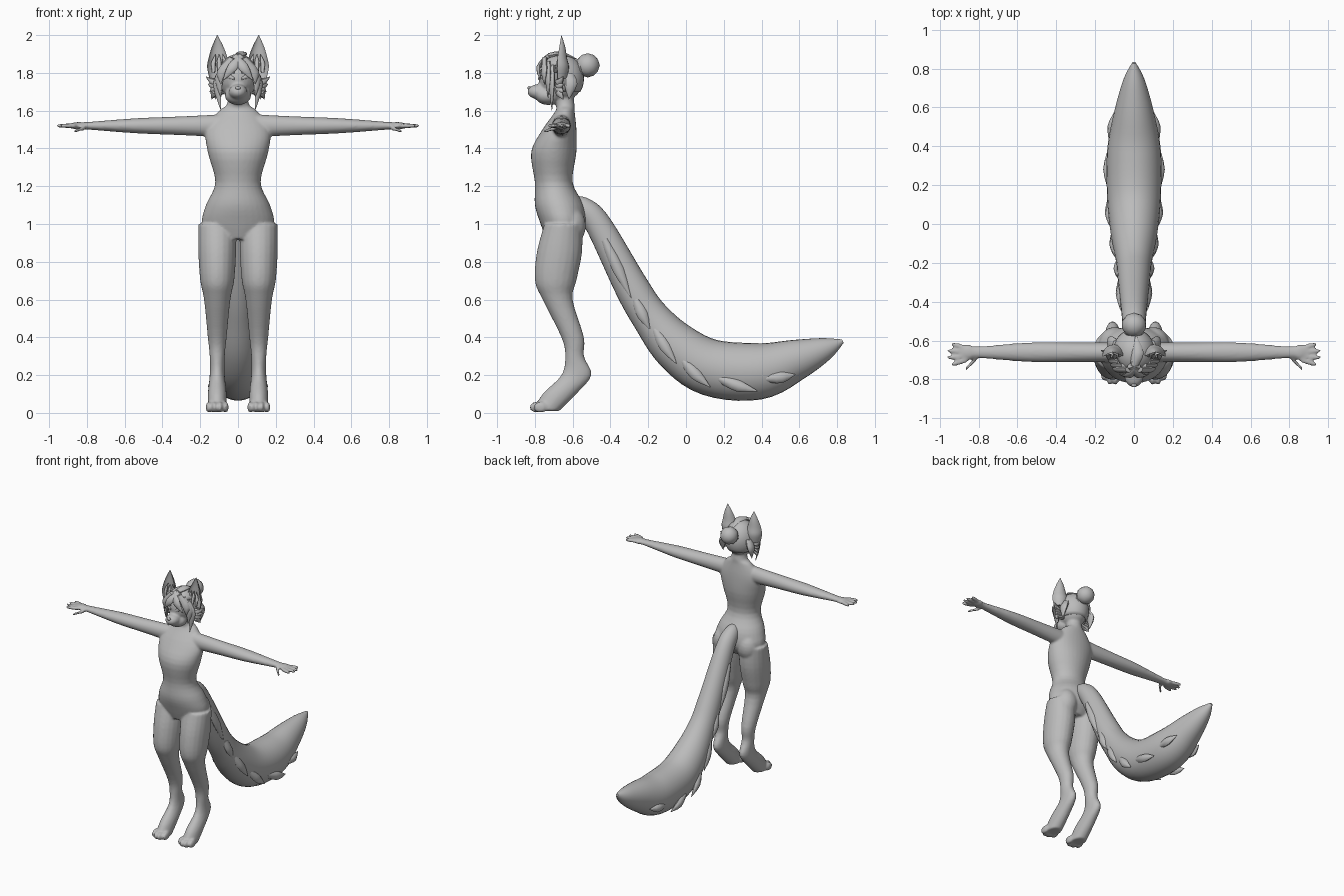
import bpy, bmesh, math
from mathutils import Vector, Matrix

if "Cube" in bpy.data.objects:
    bpy.data.objects.remove(bpy.data.objects["Cube"], do_unlink=True)

grey = bpy.data.materials.new("plain grey")
grey.use_nodes = True
grey.diffuse_color = (.5, .5, .5, 1)
grey.node_tree.nodes["Principled BSDF"].inputs["Base Color"].default_value = grey.diffuse_color

SIDEWAYS, BACKWARD, UPWARD = Matrix.Identity(3)
SIDES = (-1, 1)


def smooth_rows(rows, steps):
    """Catmull-Rom interpolation through rows of numbers."""
    result = []
    last = len(rows) - 1
    for i in range(last):
        before, start, end, after = (Vector(rows[max(0, min(last, i + k))]) for k in (-1, 0, 1, 2))
        for step in range(steps):
            t = step / steps
            slope_in, slope_out = (end - before) / 2, (after - start) / 2
            bend = 3 * (end - start) - 2 * slope_in - slope_out
            twist = 2 * (start - end) + slope_in + slope_out
            result.append(start + t * (slope_in + t * (bend + t * twist)))
    return result + [Vector(rows[last])]


def loft(bm, rows, u, v=None, side=1, sides=20, steps=4, dent=1):
    """Skin ellipses given as x, y, z, half size on u, half size on v.
    Without v the rings follow the path; dent reshapes their -v half."""
    rows = smooth_rows(rows, steps)
    points = [Vector((row[0] * side, row[1], row[2])) for row in rows]
    rings = []
    for i, (point, row) in enumerate(zip(points, rows)):
        tangent = points[min(i + 1, len(points) - 1)] - points[max(i - 1, 0)]
        w = v if v is not None else tangent.cross(u).normalized()
        ring = []
        for k in range(sides):
            angle = math.tau * k / sides
            across, along = row[3] * math.cos(angle), row[4] * math.sin(angle)
            if math.sin(angle) < 0:
                along *= dent
            ring.append(bm.verts.new(point + u * across + w * along))
        rings.append(ring)
    for lower, upper in zip(rings, rings[1:]):
        for k in range(sides):
            following = (k + 1) % sides
            bm.faces.new((lower[k], lower[following], upper[following], upper[k]))
    bm.faces.new(rings[0])
    bm.faces.new(rings[-1])


def ball(bm, centre, radii, segments=24):
    """Stretched sphere."""
    matrix = Matrix.Translation(centre) @ Matrix.Diagonal((*radii, 1))
    bmesh.ops.create_uvsphere(bm, u_segments=segments, v_segments=segments // 2,
                              radius=1, matrix=matrix)


def lock(bm, start, middle, tip, width, thick, normal, side=1):
    """Flat pointed tuft of hair or fur, facing along its normal."""
    mirror = Matrix.Diagonal((side, 1, 1))
    start, middle, tip = (mirror @ Vector(p) for p in (start, middle, tip))
    normal = (mirror @ Vector(normal)).normalized()
    across = (tip - start).cross(normal).normalized()
    rows = [(*start, width * .7, thick), (*middle, width, thick), (*tip, .001, .001)]
    loft(bm, rows, across, normal, sides=8, steps=3)


def finish(bm, name, angle=40):
    """Turn the built mesh into a shaded object."""
    bmesh.ops.recalc_face_normals(bm, faces=bm.faces)
    mesh = bpy.data.meshes.new(name)
    bm.to_mesh(mesh)
    bm.free()
    mesh.materials.append(grey)
    result = bpy.data.objects.new(name, mesh)
    bpy.context.collection.objects.link(result)
    bpy.ops.object.select_all(action="DESELECT")
    result.select_set(True)
    bpy.context.view_layer.objects.active = result
    bpy.ops.object.shade_smooth_by_angle(angle=math.radians(angle))
    return result


# Torso and head; profile rows hold y, z, half width, half depth
body = bmesh.new()
torso_profile = [(-.66, .92, .12, .08), (-.65, 1, .19, .12), (-.67, 1.1, .17, .13),
                 (-.7, 1.22, .12, .1), (-.7, 1.38, .16, .12), (-.67, 1.5, .17, .09),
                 (-.64, 1.6, .1, .05), (-.64, 1.63, .06, .05), (-.65, 1.7, .05, .05)]
loft(body, [(0, *row) for row in torso_profile], SIDEWAYS, BACKWARD, sides=32)
ball(body, (0, -.66, 1.77), (.1, .12, .12))
ball(body, (0, -.73, 1.68), (.07, .07, .05))
ball(body, (0, -.78, 1.7), (.05, .06, .04))

# Limbs
leg_profile = [(-.65, 1, .1, .1), (-.67, .85, .1, .12), (-.69, .7, .09, .11),
               (-.68, .6, .07, .08), (-.6, .4, .05, .06), (-.59, .3, .04, .05),
               (-.58, .2, .04, .08), (-.67, .1, .05, .09), (-.74, .01, .05, .07)]
arm_profile = [(.1, .05, .06), (.3, .05, .05), (.54, .05, .04), (.8, .03, .02),
               (.85, .04, .02), (.9, .03, .01)]
ARM_Y, ARM_Z, LEG_X = -.66, 1.52, .11
for side in SIDES:
    loft(body, [(LEG_X, *row) for row in leg_profile], SIDEWAYS, BACKWARD, side)
    ball(body, (side * .1, -.61, .99), (.08, .08, .1))
    loft(body, [(x, ARM_Y, ARM_Z, depth, height) for x, depth, height in arm_profile],
         BACKWARD, UPWARD, side)
    # four fingers and four toes, the middle pair longer
    for i in range(4):
        spread = i - 1.5
        longer = .02 if abs(spread) < 1 else 0
        y = ARM_Y - .01
        loft(body, [(.86, y - spread * .02, ARM_Z, .013, .013),
                    (.91, y - spread * .03, ARM_Z, .013, .013),
                    (.94 + longer, y - spread * .035, ARM_Z, .008, .008)],
             BACKWARD, UPWARD, side, sides=10)
        ball(body, (side * (LEG_X + spread * .03), -.77 - longer, .03), (.016, .04, .03), 12)
    # thumb
    loft(body, [(.81 + .03 * i, -.69 - .03 * i, 1.51 - .01 * i, .015 - .003 * i, .015 - .003 * i)
                for i in range(3)], BACKWARD, UPWARD, side, sides=10)
body_object = finish(body, "body")

# Fuse the overlapping body volumes into one soft skin
remesh = body_object.modifiers.new("fuse", "REMESH")
remesh.mode = "VOXEL"
remesh.voxel_size = .008
remesh.use_smooth_shade = True
soften = body_object.modifiers.new("soften", "SMOOTH")
soften.factor = .5
soften.iterations = 5

# Tail: thick curved brush; profile rows hold y, z, radius
tail = bmesh.new()
tail_profile = [(-.6, 1.11, .04), (-.54, 1.08, .06), (-.46, .99, .07), (-.29, .67, .09),
                (-.19, .51, .1), (-.05, .35, .13), (.13, .24, .15), (.38, .22, .15),
                (.58, .28, .11), (.74, .34, .06), (.83, .38, .01)]
loft(tail, [(0, y, z, radius * .92, radius) for y, z, radius in tail_profile],
     SIDEWAYS, sides=28, steps=5)

# Fur tufts spaced along both flanks of the tail, hanging towards its tip
flank = smooth_rows(tail_profile, 5)
for side in SIDES:
    for i in range(11, 38, 5):
        root, middle, tip = ((flank[i + k].z * out, flank[i + k].x, flank[i + k].y - flank[i + k].z * drop)
                             for k, out, drop in ((0, .75, .3), (2, .9, .5), (4, .9, .7)))
        lock(tail, root, middle, tip, .03, .02, SIDEWAYS, side)
finish(tail, "tail", 50)

# Ears: hollow pointed shells with inner fur; profile rows hold y, z, half size
ears = bmesh.new()
ear_profile = [(-.68, 1.77, .05), (-.68, 1.83, .06), (-.68, 1.88, .05),
               (-.67, 1.94, .03), (-.66, 2, .001)]
for side in SIDES:
    loft(ears, [(.04 * z + .03, y, z, size, size) for y, z, size in ear_profile],
         SIDEWAYS, BACKWARD, side, dent=-.6)
    for x in (.07, .1, .13):
        lock(ears, (x, -.69, 1.8), (x, -.68, 1.85), (.04 + x * .6, -.67, 1.9),
             .013, .008, BACKWARD, side)
finish(ears, "ears")

# Hair cap with an open face and nape
cap = bmesh.new()
ball(cap, (0, -.66, 1.77), (.11, .12, .13), 32)
opening = []
for face in cap.faces:
    centre = face.calc_center_median()
    if centre.z < 1.69 or (centre.y < -.69 and centre.z < 1.84):
        opening.append(face)
bmesh.ops.delete(cap, geom=opening, context="FACES")
finish(cap, "hair_cap").modifiers.new("thickness", "SOLIDIFY").thickness = .01

# Hair locks
hair = bmesh.new()
FRONT, UP_FRONT = (.5, -1, 0), (0, -1, .4)
for side in SIDES:
    # strands framing the face, longer towards the ears
    for i in range(3):
        y = -.75 + .02 * i
        lock(hair, (.03 + .02 * i, y, 1.88 - .02 * i), (.09 + .01 * i, y, 1.8 - .03 * i),
             (.09, y, 1.74 - .07 * i), .025, .013, FRONT, side)
    # cheek tufts fanning outwards and down
    for i in range(4):
        z = 1.76 - .02 * i
        lock(hair, (.08, -.67, z), (.13, -.67, z - .01), (.17 - .01 * i, -.65, z + .02 - .02 * i),
             .02, .02, BACKWARD, side)
    lock(hair, (.09, -.62, 1.8), (.12, -.61, 1.74), (.12, -.62, 1.66), .035, .02, SIDEWAYS, side)
    # swept fringe
    lock(hair, (-.02, -.73, 1.89), (.03, -.78, 1.83), (.08, -.77, 1.76), .026, .012, UP_FRONT, side)
lock(hair, (0, -.73, 1.89), (.02, -.66, 1.9), (.01, -.57, 1.87), .03, .014, UPWARD)
finish(hair, "hair_locks")

# Faceted bun on a tie
bun = bmesh.new()
bmesh.ops.create_icosphere(bun, subdivisions=2, radius=.064,
                           matrix=Matrix.Translation((0, -.52, 1.84)))
ball(bun, (0, -.56, 1.82), (.05, .03, .05), 12)
finish(bun, "hair_bun", 25)

# Face details: nose, lowered eyes and brows
details = bmesh.new()
ball(details, (0, -.83, 1.72), (.015, .01, .01), 12)
for side in SIDES:
    for z, width in ((1.77, .01), (1.8, .006)):
        lock(details, (.02, -.78, z), (.05, -.77, z + .01), (.07, -.75, z), width, .004, FRONT, side)
finish(details, "face_details")
